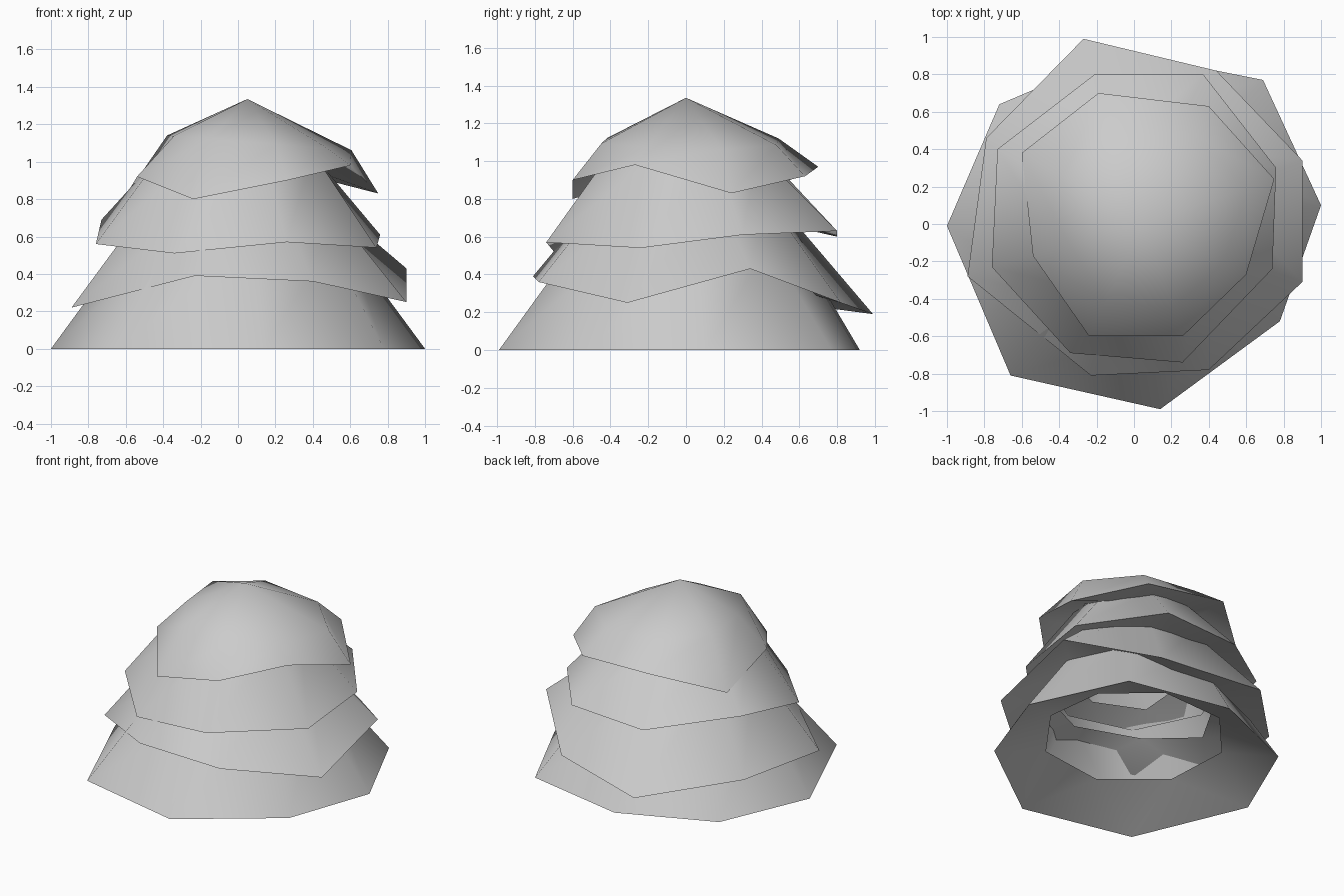
import bpy
import math
from mathutils import Vector

default_cube = bpy.data.objects.get("Cube")
if default_cube:
    bpy.data.objects.remove(default_cube)

grey = bpy.data.materials.new("plain grey")
grey.use_nodes = True
grey.diffuse_color = (0.6, 0.6, 0.6, 1)
principled = grey.node_tree.nodes["Principled BSDF"]
principled.inputs["Base Color"].default_value = grey.diffuse_color
principled.inputs["Roughness"].default_value = 0.8


def ring_around(points, radius, height):
    """Octagon that follows the directions of the given points."""
    ring = []
    for point in points:
        angle = math.atan2(point.y, point.x)
        ring.append(Vector((radius * math.cos(angle), radius * math.sin(angle), height)))
    return ring


def add_smooth_object(name, verts, faces):
    mesh = bpy.data.meshes.new(name)
    mesh.from_pydata([tuple(v) for v in verts], [], faces)
    mesh.materials.append(grey)
    mesh.update()
    part = bpy.data.objects.new(name, mesh)
    bpy.context.collection.objects.link(part)
    bpy.ops.object.select_all(action="DESELECT")
    part.select_set(True)
    bpy.context.view_layer.objects.active = part
    bpy.ops.object.shade_smooth_by_angle(angle=math.radians(75))


def build_tier(name, rim, top, lip_radius, lip_rise, apex=None):
    """Flared skirt with an uneven rim, and a separate lip folded in underneath."""
    count = len(rim)
    following = [(i + 1) % count for i in range(count)]

    # Outer wall, with a pointed crown when there is an apex
    verts = rim + top
    faces = [(i, j, count + j, count + i) for i, j in enumerate(following)]
    if apex:
        verts = verts + [apex]
        faces += [(count + i, count + j, 2 * count) for i, j in enumerate(following)]
    add_smooth_object(name, verts, faces)

    # Underside, rising inwards from the rim to a ring turned half a step
    lip = ring_around([rim[i] + rim[j] for i, j in enumerate(following)], lip_radius, 0)
    for i, j in enumerate(following):
        lip[i].z = max(rim[i].z, rim[j].z) + lip_rise
    faces = []
    for i, j in enumerate(following):
        faces.append((j, i, count + i))
        faces.append((j, count + i, count + j))
    add_smooth_object(name + "_underside", rim + lip, faces)


def rim_points(rows):
    """Rim corners in hundredths of a unit, counter-clockwise."""
    return [Vector(row) / 100 for row in rows]


# Bottom skirt
rim = rim_points([(100, 10, 0), (69, 77, 0), (-6, 92, 0), (-72, 64, 0),
                  (-100, -1, 0), (-66, -81, 0), (14, -99, 0), (78, -52, 0)])
build_tier("bottom_skirt", rim, ring_around(rim, 0.59, 0.56), 0.62, 0.17)

# Lower skirt
rim = rim_points([(90, 34, 43), (44, 82, 25), (-27, 99, 19), (-79, 46, 26),
                  (-89, -28, 22), (-23, -81, 39), (40, -78, 36), (90, -31, 25)])
build_tier("lower_skirt", rim, ring_around(rim, 0.47, 0.82), 0.55, 0.08)

# Upper skirt
rim = rim_points([(76, 30, 61), (37, 80, 63), (-21, 80, 60), (-73, 40, 69),
                  (-76, -23, 56), (-34, -69, 51), (26, -74, 57), (74, -24, 54)])
build_tier("upper_skirt", rim, ring_around(rim, 0.42, 1.05), 0.46, 0.08)

# Pointed cap
apex = Vector((0.05, 0, 1.335))
rim = rim_points([(75, 24, 83), (40, 63, 92), (-19, 70, 97), (-60, 38, 82),
                  (-54, -17, 92), (-24, -60, 80), (26, -60, 90), (60, -27, 98)])
shoulder = [apex.lerp(point, 0.72 + 0.1 * point.x) for point in rim]
for point in shoulder:
    point.z = 1.11 - 0.08 * point.x
build_tier("pointed_cap", rim, shoulder, 0.42, 0.06, apex)
